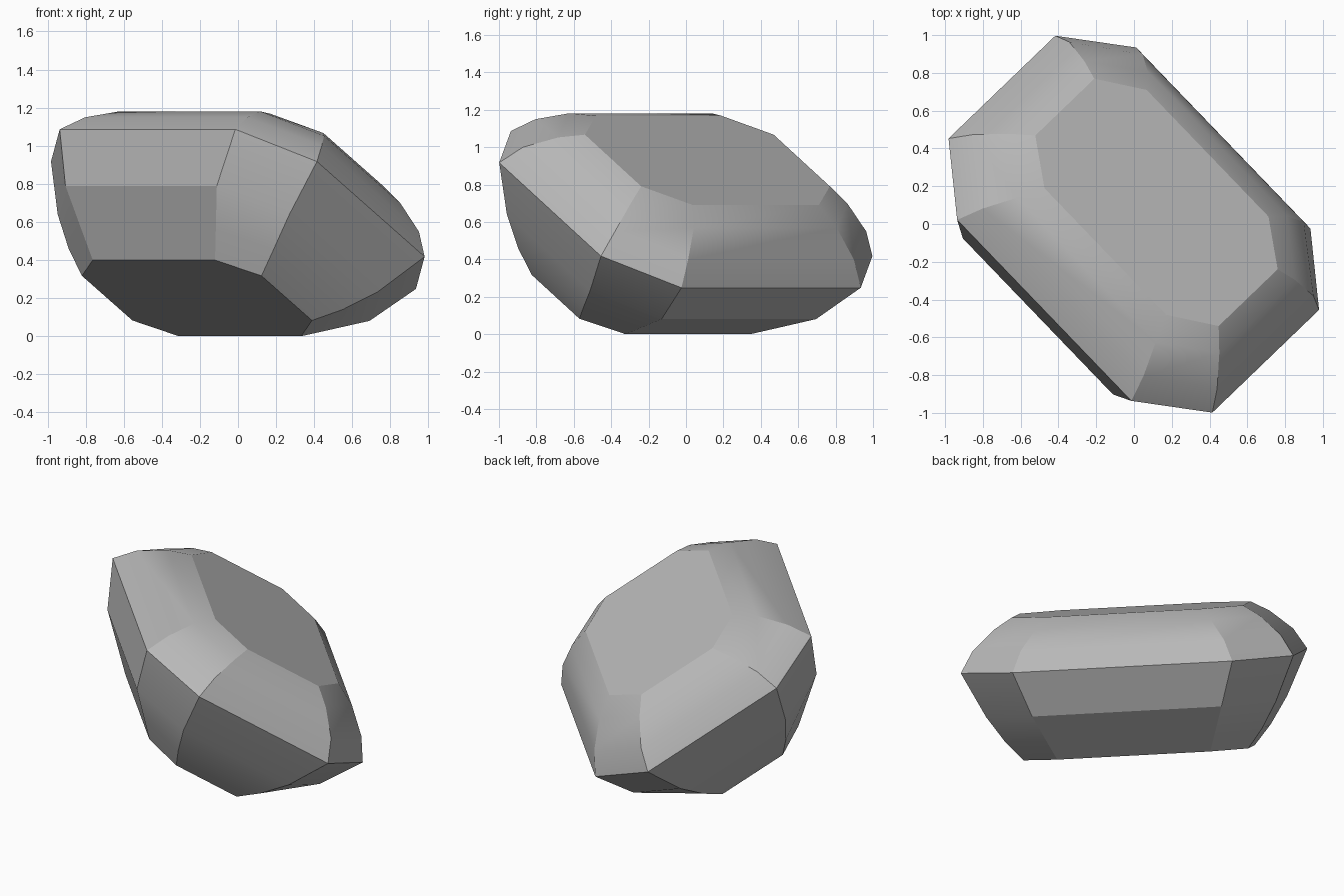
import bpy, bmesh, math
from mathutils import Matrix

cube = bpy.data.objects.get("Cube")
if cube:
    bpy.data.objects.remove(cube, do_unlink=True)

# Single stone colour
stone = bpy.data.materials.new("stone_grey")
stone.use_nodes = True
grey = (0.48, 0.48, 0.48, 1)
stone.diffuse_color = grey
stone.node_tree.nodes["Principled BSDF"].inputs["Base Color"].default_value = grey

# Stacked eight-sided layers, bottom to top:
# height, end half-length, end half-width, side half-length, side half-width
layers = [
    (-0.494, 0.68, 0.218, 0.463, 0.372),
    (-0.376, 0.777, 0.297, 0.51, 0.494),
    (-0.215, 0.877, 0.38, 0.573, 0.66),
    (0.06, 1.007, 0.465, 0.665, 0.78),
    (0.187, 0.933, 0.42, 0.615, 0.698),
    (0.306, 0.805, 0.33, 0.53, 0.57),
    (0.37, 0.70, 0.257, 0.465, 0.445),
]


def octagon(bm, height, end_len, end_wid, side_len, side_wid):
    """Elongated octagon with cut corners, wound anticlockwise."""
    half = [(end_len, -end_wid), (end_len, end_wid), (side_len, side_wid), (-side_len, side_wid)]
    points = half + [(-x, -y) for x, y in half]
    return [bm.verts.new((x, y, height)) for x, y in points]


# Boulder body: loft between the layers and cap both ends
bm = bmesh.new()
rings = [octagon(bm, *layer) for layer in layers]
for low, high in zip(rings, rings[1:]):
    for i in range(len(low)):
        j = (i + 1) % len(low)
        bm.faces.new((low[i], low[j], high[j], high[i]))
bm.faces.new(rings[0][::-1])
bm.faces.new(rings[-1])
bmesh.ops.recalc_face_normals(bm, faces=bm.faces)

# Lean the stone sideways and turn it diagonally
pose = (Matrix.Translation((0, 0, 0.595))
        @ Matrix.Rotation(math.radians(-46.1), 4, "Z")
        @ Matrix.Rotation(math.radians(-32.5), 4, "X")
        @ Matrix.Translation((0, -0.04, 0)))
bm.transform(pose)

mesh = bpy.data.meshes.new("boulder")
bm.to_mesh(mesh)
bm.free()
mesh.materials.append(stone)
boulder = bpy.data.objects.new("boulder", mesh)
bpy.context.collection.objects.link(boulder)

# Soft bands with crisp corners
bpy.context.view_layer.objects.active = boulder
boulder.select_set(True)
bpy.ops.object.shade_smooth_by_angle(angle=math.radians(22))
